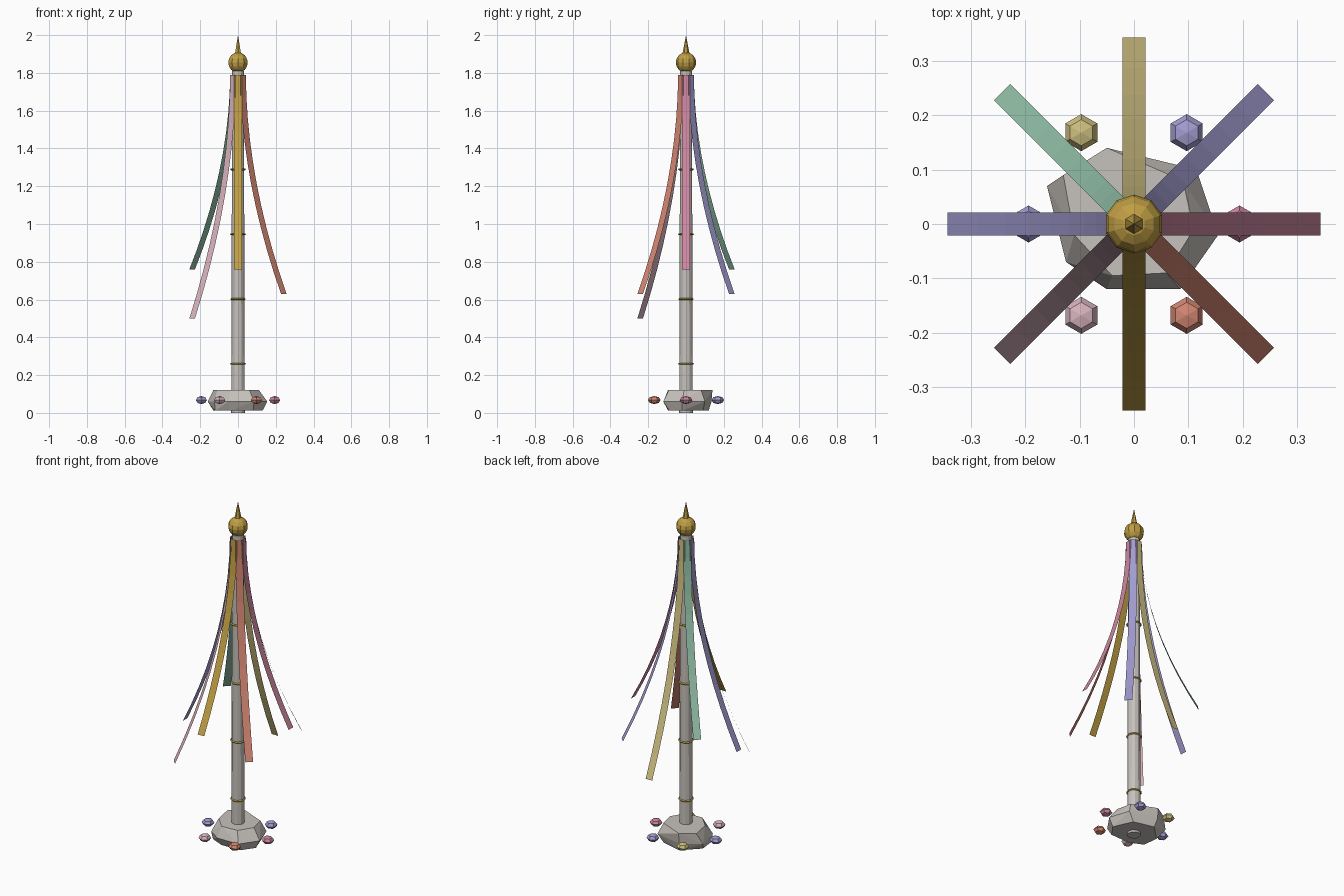
import bpy, bmesh
from math import pi, cos, sin
from mathutils import Matrix, Vector

cube = bpy.data.objects.get("Cube")
if cube:
    bpy.data.objects.remove(cube, do_unlink=True)


def material(name, rgb):
    # Convert 0-255 display values to linear
    col = [((c / 255 + 0.055) / 1.055) ** 2.4 for c in rgb] + [1.0]
    m = bpy.data.materials.new(name)
    m.use_nodes = True
    m.diffuse_color = col
    m.node_tree.nodes["Principled BSDF"].inputs["Base Color"].default_value = col
    return m


stone = material("stone_grey", (198, 193, 187))
gold = material("gold", (191, 158, 68))
straw = material("straw_yellow", (205, 190, 128))
pink = material("rose_pink", (205, 135, 160))
blush = material("blush_pink", (216, 180, 190))
lavender = material("lavender", (162, 156, 208))
coral = material("coral", (210, 134, 114))
green = material("sage_green", (146, 192, 168))


def finish(name, bm, mat):
    bmesh.ops.recalc_face_normals(bm, faces=bm.faces)
    mesh = bpy.data.meshes.new(name)
    bm.to_mesh(mesh)
    bm.free()
    mesh.materials.append(mat)
    ob = bpy.data.objects.new(name, mesh)
    bpy.context.collection.objects.link(ob)
    return ob


def cone(name, mat, sides, r1, r2, z0, z1):
    bm = bmesh.new()
    bmesh.ops.create_cone(bm, cap_ends=True, segments=sides, radius1=r1, radius2=r2,
                          depth=z1 - z0, matrix=Matrix.Translation((0, 0, (z0 + z1) / 2)))
    return finish(name, bm, mat)


def ball(name, mat, sides, rings, radius, centre, squash=1.0):
    bm = bmesh.new()
    bmesh.ops.create_uvsphere(bm, u_segments=sides, v_segments=rings, radius=radius,
                              matrix=Matrix.Translation(centre) @ Matrix.Diagonal((1, 1, squash, 1)))
    return finish(name, bm, mat)


# Rough base stone: hull of three uneven outlines
bm = bmesh.new()
outlines = {
    0.012: [(-.13, .03), (-.12, -.06), (-.04, -.095), (.08, -.09), (.13, -.02), (.08, .09), (-.04, .12)],
    0.06: [(-.16, .07), (-.125, -.07), (-.05, -.12), (.085, -.12), (.155, -.02), (.115, .10), (-.05, .135)],
    0.122: [(-.13, .09), (-.11, -.02), (-.04, -.095), (.06, -.09), (.11, -.01), (.09, .08), (-.05, .14)],
}
for z, points in outlines.items():
    for x, y in points:
        bm.verts.new((x, y, z))
bmesh.ops.convex_hull(bm, input=bm.verts[:])
finish("base_stone", bm, stone)

# Tapered pole, finial ball and spike
cone("pole", stone, 12, 0.036, 0.031, 0.0, 1.81)
ball("finial_ball", gold, 10, 8, 0.054, (0, 0, 1.855))
cone("finial_spike", gold, 6, 0.02, 0.0, 1.895, 2.0)

# Thin bands around the pole
for i in range(4):
    z = 0.26 + 0.343 * i
    bpy.ops.mesh.primitive_torus_add(major_segments=12, minor_segments=4, location=(0, 0, z),
                                     major_radius=0.037, minor_radius=0.005)
    band = bpy.context.object
    band.name = f"pole_band_{i + 1}"
    band.data.materials.append(gold)


# Ribbons curving outward from the top of the pole
def ribbon(name, mat, angle, end_z, steps=10):
    out = Vector((cos(angle), sin(angle), 0))
    side = Vector((-sin(angle), cos(angle), 0)) * 0.021
    bm = bmesh.new()
    last = None
    for k in range(steps + 1):
        t = k / steps
        centre = out * (0.038 + 0.305 * t ** 1.9)
        centre.z = 1.79 + (end_z - 1.79) * t
        pair = [bm.verts.new(centre - side), bm.verts.new(centre + side)]
        if last:
            bm.faces.new((last[0], pair[0], pair[1], last[1]))
        last = pair
    finish(name, bm, mat)


for i, mat in enumerate([pink, lavender, straw, green, lavender, blush, gold, coral]):
    ribbon(f"ribbon_{i + 1}", mat, i * pi / 4, 0.76 - 0.13 * (i % 3))

# Flower buds around the base
for i, mat in enumerate([pink, lavender, straw, lavender, blush, coral]):
    a = i * pi / 3
    ball(f"flower_bud_{i + 1}", mat, 6, 4, 0.034,
         (0.194 * cos(a), 0.194 * sin(a), 0.068), 0.62)
